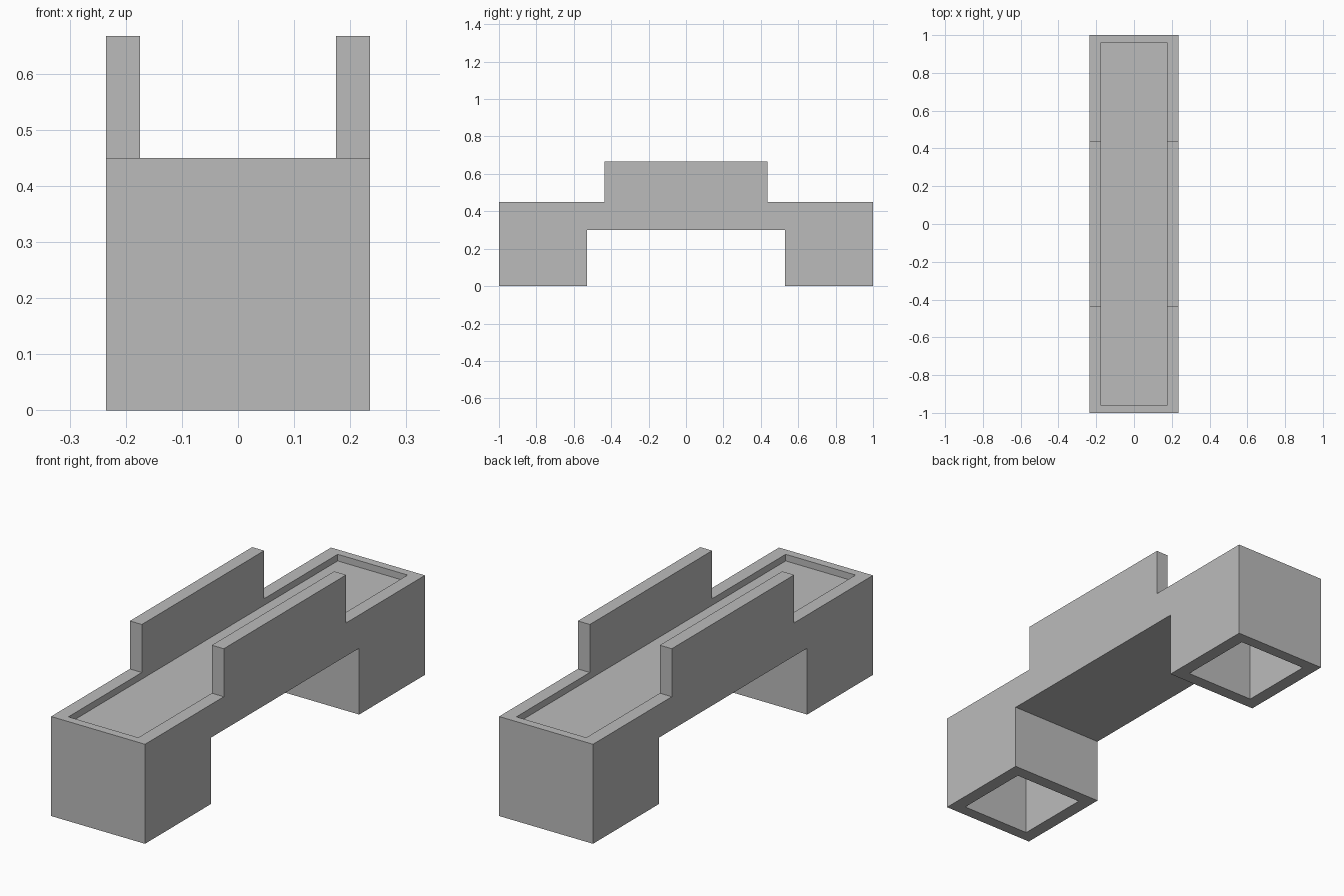
import bpy
import bmesh

cube = bpy.data.objects.get("Cube")
if cube:
    bpy.data.objects.remove(cube, do_unlink=True)

HALF_W = 0.235      # half of the overall width
WALL = 0.06         # wall thickness
RIM, FLOOR, DECK = 0.45, 0.42, 0.30

# Single grey material
grey = bpy.data.materials.new("plain_grey")
grey.use_nodes = True
colour = (0.5, 0.5, 0.5, 1)
grey.diffuse_color = colour
grey.node_tree.nodes["Principled BSDF"].inputs["Base Color"].default_value = colour


def prism(name, profile, half_width):
    """Extrude a (y, z) outline across x, centred on x = 0."""
    bm = bmesh.new()
    face = bm.faces.new([bm.verts.new((-half_width, y, z)) for y, z in profile])
    grown = bmesh.ops.extrude_face_region(bm, geom=[face])["geom"]
    verts = [g for g in grown if isinstance(g, bmesh.types.BMVert)]
    bmesh.ops.translate(bm, verts=verts, vec=(2 * half_width, 0, 0))
    bmesh.ops.recalc_face_normals(bm, faces=bm.faces)
    mesh = bpy.data.meshes.new(name)
    bm.to_mesh(mesh)
    bm.free()
    mesh.materials.append(grey)
    obj = bpy.data.objects.new(name, mesh)
    bpy.context.collection.objects.link(obj)
    return obj


def cut(target, y0, y1, z0, z1):
    """Carve a box between the two side walls."""
    outline = [(y0, z0), (y1, z0), (y1, z1), (y0, z1)]
    cutter = prism("cutter", outline, HALF_W - WALL)
    cutter.hide_render = True
    mod = target.modifiers.new("cut", "BOOLEAN")
    mod.operation = "DIFFERENCE"
    mod.solver = "EXACT"
    mod.object = cutter
    bpy.context.view_layer.objects.active = target
    bpy.ops.object.modifier_apply(modifier=mod.name)
    bpy.data.objects.remove(cutter, do_unlink=True)


# Side outline: two legs, a raised middle and a gap below, mirrored front to back
half = [(0.53, DECK), (0.53, 0), (1, 0), (1, RIM), (0.437, RIM), (0.437, 0.667)]
outline = half + [(-y, z) for y, z in reversed(half)]
body = prism("trough_body", outline, HALF_W)

# Open channel along the top, leaving a low rim at both ends
cut(body, -0.962, 0.962, FLOOR, 1)

# Hollow undersides of the legs
for y0, y1 in ((-0.947, -0.587), (0.587, 0.947)):
    cut(body, y0, y1, -0.1, DECK)
